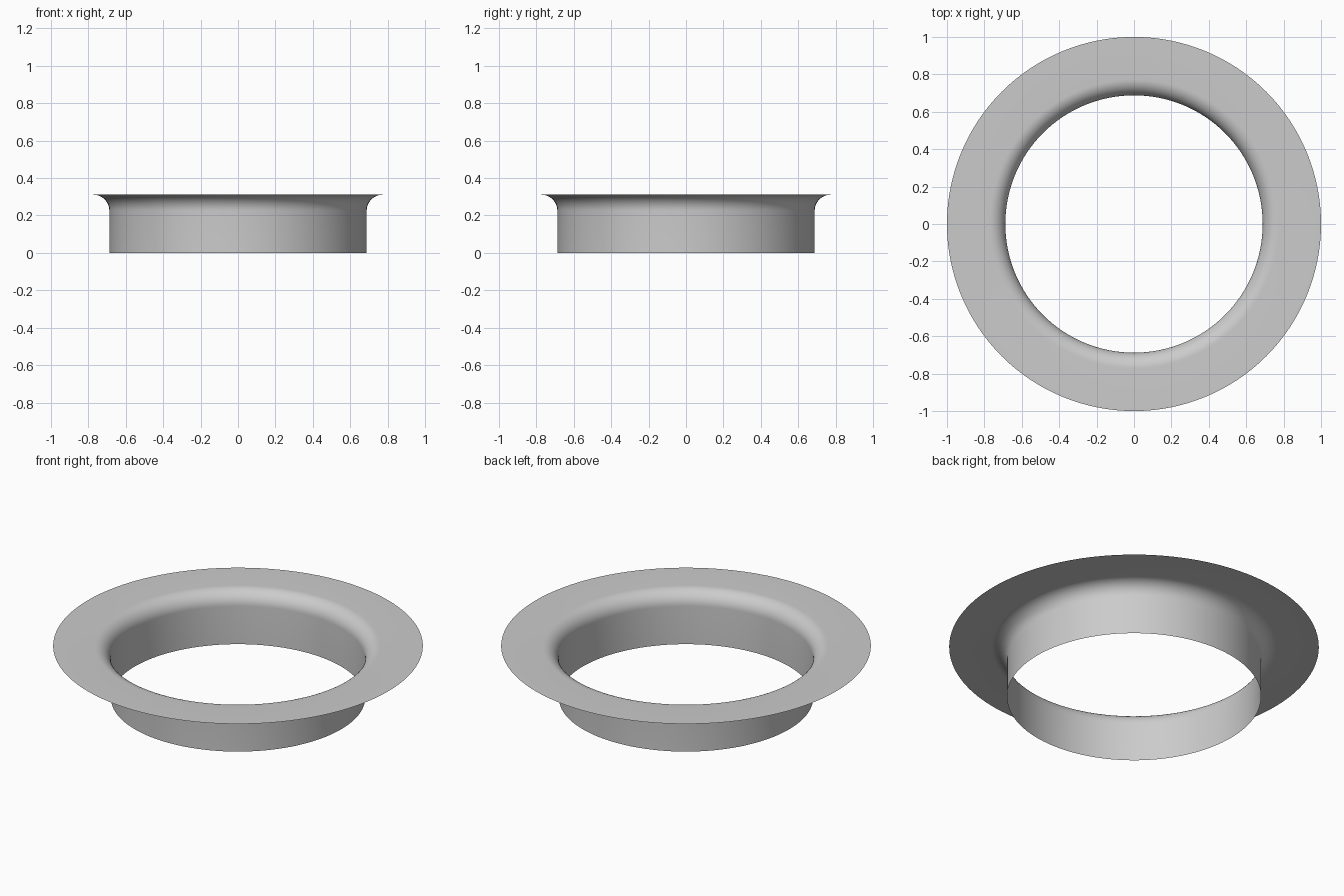
import bpy, bmesh, math

if "Cube" in bpy.data.objects:
    bpy.data.objects.remove(bpy.data.objects["Cube"])

SEGMENTS = 128
R_IN, R_OUT, HEIGHT, FILLET = 0.688, 1.0, 0.311, 0.085

# Profile (radius, z): straight collar, rounded fillet, flat flange
profile = [(R_IN, 0.0)]
for i in range(13):
    a = math.radians(90 * i / 12)
    profile.append((R_IN + FILLET * (1 - math.cos(a)),
                    HEIGHT - FILLET * (1 - math.sin(a))))
profile.append((R_OUT, HEIGHT))

# Revolve the open profile into a thin sheet
bm = bmesh.new()
rings = []
for r, z in profile:
    rings.append([bm.verts.new((r * math.cos(2 * math.pi * k / SEGMENTS),
                                r * math.sin(2 * math.pi * k / SEGMENTS), z))
                  for k in range(SEGMENTS)])
for low, high in zip(rings, rings[1:]):
    for k in range(SEGMENTS):
        n = (k + 1) % SEGMENTS
        face = bm.faces.new((low[k], low[n], high[n], high[k]))
        face.smooth = True

mesh = bpy.data.meshes.new("flanged_collar")
bm.to_mesh(mesh)
bm.free()
collar = bpy.data.objects.new("flanged_collar", mesh)
bpy.context.collection.objects.link(collar)
